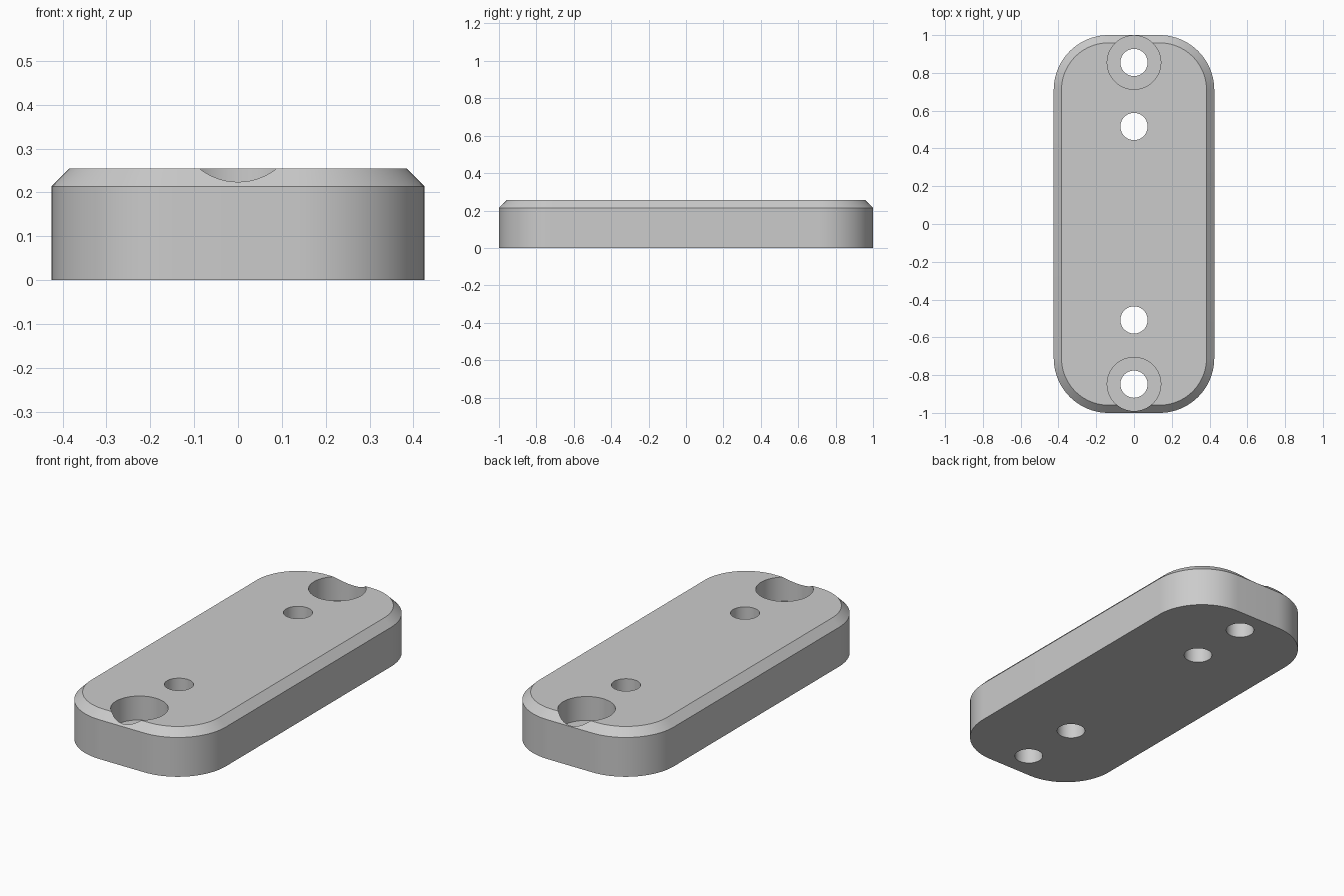
import bpy, bmesh, math

if "Cube" in bpy.data.objects:
    bpy.data.objects.remove(bpy.data.objects["Cube"])

HALF_X, HALF_Y, HEIGHT = 0.425, 1.0, 0.255
CORNER, CHAMFER = 0.29, 0.041
HOLE_R, BORE_R, BORE_FLOOR = 0.072, 0.142, 0.125

grey = bpy.data.materials.new("light grey")
grey.diffuse_color = (0.6, 0.6, 0.6, 1)
grey.use_nodes = True
grey.node_tree.nodes["Principled BSDF"].inputs["Base Color"].default_value = grey.diffuse_color


def rounded_outline(inset, z, steps=20):
    """Rounded rectangle with fixed corner centres, shrunk by inset."""
    cx, cy, r = HALF_X - CORNER, HALF_Y - CORNER, CORNER - inset
    points = []
    for q, (sx, sy) in enumerate([(1, 1), (-1, 1), (-1, -1), (1, -1)]):
        for i in range(steps + 1):
            a = (q + i / steps) * math.pi / 2
            points.append((sx * cx + r * math.cos(a), sy * cy + r * math.sin(a), z))
    return points


def make_plate():
    bm = bmesh.new()
    levels = [(0, 0), (0, HEIGHT - CHAMFER), (CHAMFER, HEIGHT)]
    loops = [[bm.verts.new(p) for p in rounded_outline(*lv)] for lv in levels]
    n = len(loops[0])
    for low, high in zip(loops, loops[1:]):
        for i in range(n):
            j = (i + 1) % n
            bm.faces.new((low[i], low[j], high[j], high[i]))
    bm.faces.new(loops[0][::-1])
    bm.faces.new(loops[-1])
    mesh = bpy.data.meshes.new("mounting_plate")
    bm.to_mesh(mesh)
    bm.free()
    obj = bpy.data.objects.new("mounting_plate", mesh)
    bpy.context.collection.objects.link(obj)
    mesh.materials.append(grey)
    return obj


def drill(obj, y, radius, z_low, z_high):
    """Cut a vertical round hole on the centre line."""
    bpy.ops.mesh.primitive_cylinder_add(
        vertices=64, radius=radius, depth=z_high - z_low,
        location=(0, y, (z_low + z_high) / 2))
    cutter = bpy.context.object
    cutter.name = "hole_cutter"
    cutter.hide_render = True
    cutter.data.materials.append(grey)
    mod = obj.modifiers.new("hole", 'BOOLEAN')
    mod.operation, mod.solver, mod.object = 'DIFFERENCE', 'EXACT', cutter
    bpy.ops.object.select_all(action='DESELECT')
    bpy.context.view_layer.objects.active = obj
    obj.select_set(True)
    bpy.ops.object.modifier_apply(modifier=mod.name)
    bpy.data.objects.remove(cutter)


plate = make_plate()

# Counterbores that break through the end chamfers
for y in (0.855, -0.848):
    drill(plate, y, BORE_R, BORE_FLOOR, 0.4)

# Four through holes
for y in (0.855, 0.516, -0.508, -0.848):
    drill(plate, y, HOLE_R, -0.1, 0.4)

# Smooth rounded walls, crisp rims
bpy.ops.object.shade_smooth_by_angle(angle=math.radians(30))
